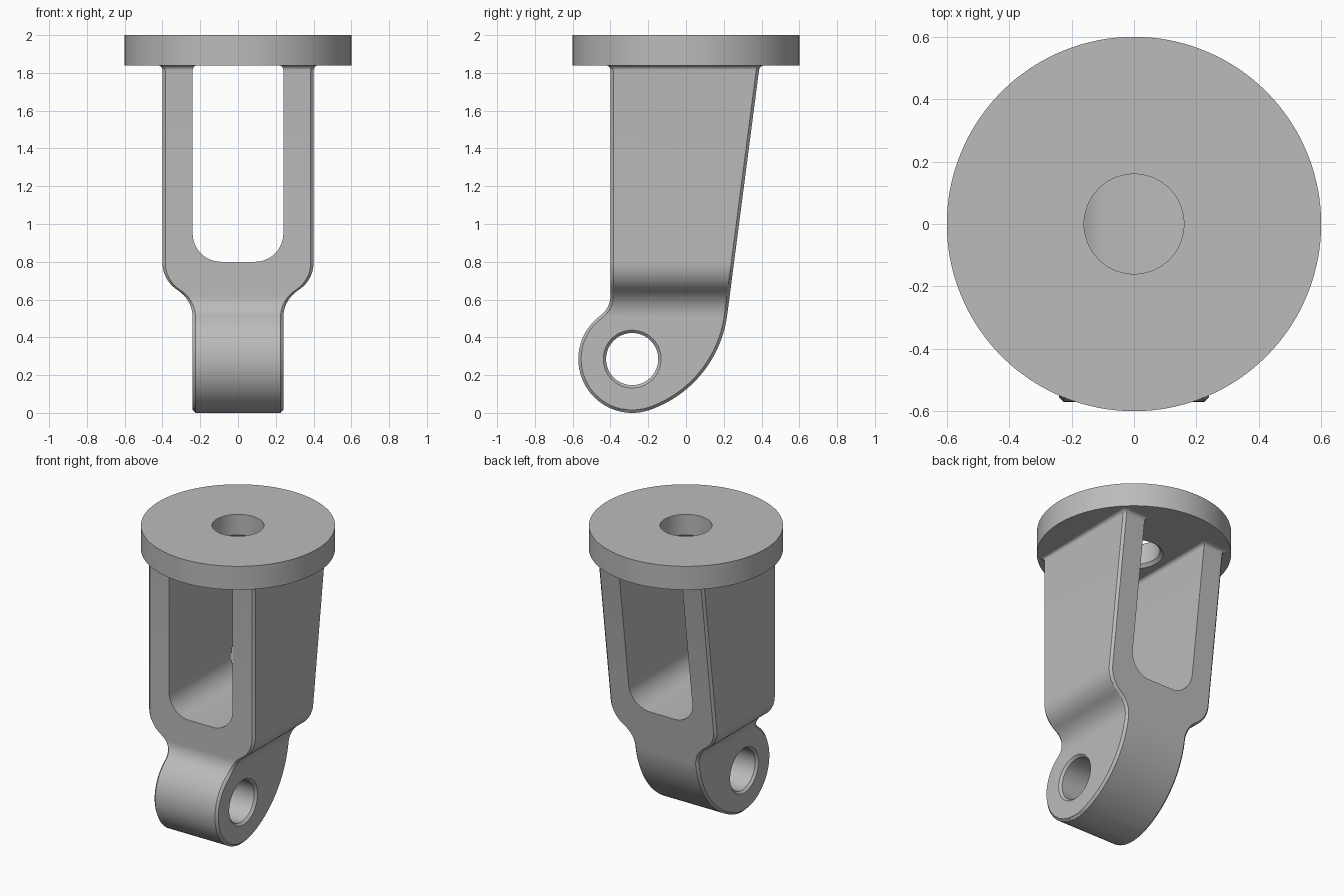
import bpy, bmesh
from math import sin, cos, sqrt, hypot, radians, tau, pi
from mathutils import Matrix

if "Cube" in bpy.data.objects:
    bpy.data.objects.remove(bpy.data.objects["Cube"])

steel = bpy.data.materials.new("plain_grey")
steel.use_nodes = True
GREY = (0.5, 0.5, 0.5, 1)
steel.diffuse_color = GREY
steel.node_tree.nodes["Principled BSDF"].inputs["Base Color"].default_value = GREY

CHAMFER, FLARE = 0.015, 0.026
DISC_BOTTOM, DISC_TOP = 1.84, 2.0
EYE = 0.285                 # lug radius; its centre is at y = -EYE, z = EYE
FRONT, SLOPE = -0.4, 0.13   # front plane, lean of the back plane
NORM = hypot(1, SLOPE)
TANGENT_Z = 0.52            # where the back plane meets the heel arc


def make_object(name, bm):
    bmesh.ops.remove_doubles(bm, verts=bm.verts, dist=1e-5)
    bmesh.ops.recalc_face_normals(bm, faces=bm.faces)
    mesh = bpy.data.meshes.new(name)
    bm.to_mesh(mesh)
    bm.free()
    mesh.materials.append(steel)
    obj = bpy.data.objects.new(name, mesh)
    bpy.context.collection.objects.link(obj)
    return obj


def lathe(name, profile, closed, matrix=Matrix(), steps=96):
    """Turn (radius, height) points around z."""
    bm = bmesh.new()
    rings = [[bm.verts.new((r * cos(tau * i / steps), r * sin(tau * i / steps), z))
              for i in range(steps)] for r, z in profile]
    pairs = list(zip(rings, rings[1:])) + ([(rings[-1], rings[0])] if closed else [])
    for a, b in pairs:
        for i in range(steps):
            j = (i + 1) % steps
            bm.faces.new((a[i], a[j], b[j], b[i]))
    if not closed:
        bm.faces.new(rings[0])
        bm.faces.new(rings[-1])
    bm.transform(matrix)
    return make_object(name, bm)


def back_plane(z):
    return 0.39 - SLOPE * (DISC_BOTTOM - z)


# Heel arc tangent to both the lug circle and the back plane
ty = back_plane(TANGENT_Z)
a, b = ty + EYE, TANGENT_Z - EYE
HEEL = (a * a + b * b - EYE ** 2) / (2 * (a - b * SLOPE) / NORM - 2 * EYE)
HEEL_Y, HEEL_Z = ty - HEEL / NORM, TANGENT_Z + HEEL * SLOPE / NORM
HEEL_DROP = (HEEL_Z - EYE) / (HEEL - EYE)

# Throat fillet between the lug circle and the front plane
THROAT_Z = 0.62
gap = -EYE - FRONT
THROAT = (gap ** 2 + (THROAT_Z - EYE) ** 2 - EYE ** 2) / (2 * EYE - 2 * gap)
THROAT_RISE = (THROAT_Z - EYE) / (EYE + THROAT)


def half_chord(radius, dz):
    return sqrt(max(0, radius * radius - dz * dz))


def side_bounds(z, d):
    """Front and back y of the side outline at height z, inset by d."""
    if z < EYE + (EYE - d) * THROAT_RISE:
        front = -EYE - half_chord(EYE - d, z - EYE)
    elif z < THROAT_Z:
        front = FRONT - THROAT + half_chord(THROAT + d, z - THROAT_Z)
    else:
        front = FRONT + d
    if z < HEEL_Z - (HEEL - d) * HEEL_DROP:
        back = -EYE + half_chord(EYE - d, z - EYE)
    elif z < HEEL_Z - (HEEL - d) * SLOPE / NORM:
        back = HEEL_Y + half_chord(HEEL - d, z - HEEL_Z)
    else:
        back = back_plane(z) - d * NORM
    return front, back


def half_width(z):
    """Narrow lug, S-shaped shoulder, wide fork."""
    low, high, bottom, top, r = 0.24, 0.4, 0.505, 0.795, 0.171
    if z <= bottom:
        return low
    if z >= top:
        return high
    if z < (bottom + top) / 2:
        return low + r - half_chord(r, z - bottom)
    return high - r + half_chord(r, top - z)


def flare(z):
    t = min(max(z - DISC_BOTTOM + FLARE, 0), FLARE)
    return FLARE - half_chord(FLARE, t)


# Fork body: chamfered cross-sections stacked in height
flare_levels = [DISC_BOTTOM - FLARE + FLARE * sin(pi / 2 * i / 8) for i in range(9)]
levels = {round(EYE * (1 - cos(pi / 2 * i / 24)), 5) for i in range(25)}
levels |= {round(EYE + 0.0125 * i, 5) for i in range(1, 43)}
levels |= {CHAMFER, DISC_BOTTOM + 0.01, *flare_levels}

bm = bmesh.new()
rings = []
for z in sorted(levels):
    f = flare(z)
    d = min(CHAMFER, z)
    y0, y1 = side_bounds(z, -f)
    i0, i1 = side_bounds(z, d - f)
    inner = half_width(z) + f - CHAMFER
    outer = inner + d
    section = [(-inner, y0), (inner, y0), (outer, i0), (outer, i1),
               (inner, y1), (-inner, y1), (-outer, i1), (-outer, i0)]
    rings.append([bm.verts.new((x, y, z)) for x, y in section])
for low, high in zip(rings, rings[1:]):
    for i in range(8):
        j = (i + 1) % 8
        bm.faces.new((low[i], low[j], high[j], high[i]))
bm.faces.new(rings[-1])
bmesh.ops.dissolve_degenerate(bm, dist=1e-6, edges=bm.edges)
body = make_object("fork_body", bm)

# Window cutter: rounded bottom corners, narrowing at the top
W, SILL, R = 0.24, 0.8, 0.15
half = [(W - R + R * sin(pi / 2 * i / 16), SILL + R - R * cos(pi / 2 * i / 16))
        for i in range(17)]
half += [(W - flare(z), z) for z in flare_levels]
half.append((W - FLARE, DISC_BOTTOM + 0.05))
outline = half + [(-x, z) for x, z in reversed(half)]
bm = bmesh.new()
face = bm.faces.new([bm.verts.new((x, -1, z)) for x, z in outline])
grown = bmesh.ops.extrude_face_region(bm, geom=[face])["geom"]
bmesh.ops.translate(bm, vec=(0, 2, 0),
                    verts=[g for g in grown if isinstance(g, bmesh.types.BMVert)])
window = make_object("window_cutter", bm)

# Pin hole cutter with a chamfer at both mouths
BORE, LUG = 0.138, 0.24
mouth = [(BORE, LUG - CHAMFER), (BORE + 2 * CHAMFER, LUG + CHAMFER)]
profile = [(r, -h) for r, h in reversed(mouth)] + mouth
pin = lathe("pin_hole_cutter", profile, False,
            Matrix.Translation((0, -EYE, EYE)) @ Matrix.Rotation(pi / 2, 4, 'Y'), 64)

bpy.context.view_layer.objects.active = body
for cutter in (window, pin):
    mod = body.modifiers.new(cutter.name, 'BOOLEAN')
    mod.operation, mod.solver, mod.object = 'DIFFERENCE', 'EXACT', cutter
    bpy.ops.object.modifier_apply(modifier=mod.name)
    bpy.data.objects.remove(cutter)

# Round mounting disc with a central hole
disc = lathe("mounting_disc", [(0.16, DISC_TOP), (0.6, DISC_TOP), (0.6, DISC_BOTTOM),
                               (0.18, DISC_BOTTOM), (0.16, DISC_BOTTOM + 0.02)], True, steps=128)

bpy.ops.object.select_all(action='DESELECT')
for obj in (body, disc):
    obj.select_set(True)
bpy.context.view_layer.objects.active = body
bpy.ops.object.shade_smooth_by_angle(angle=radians(28))
